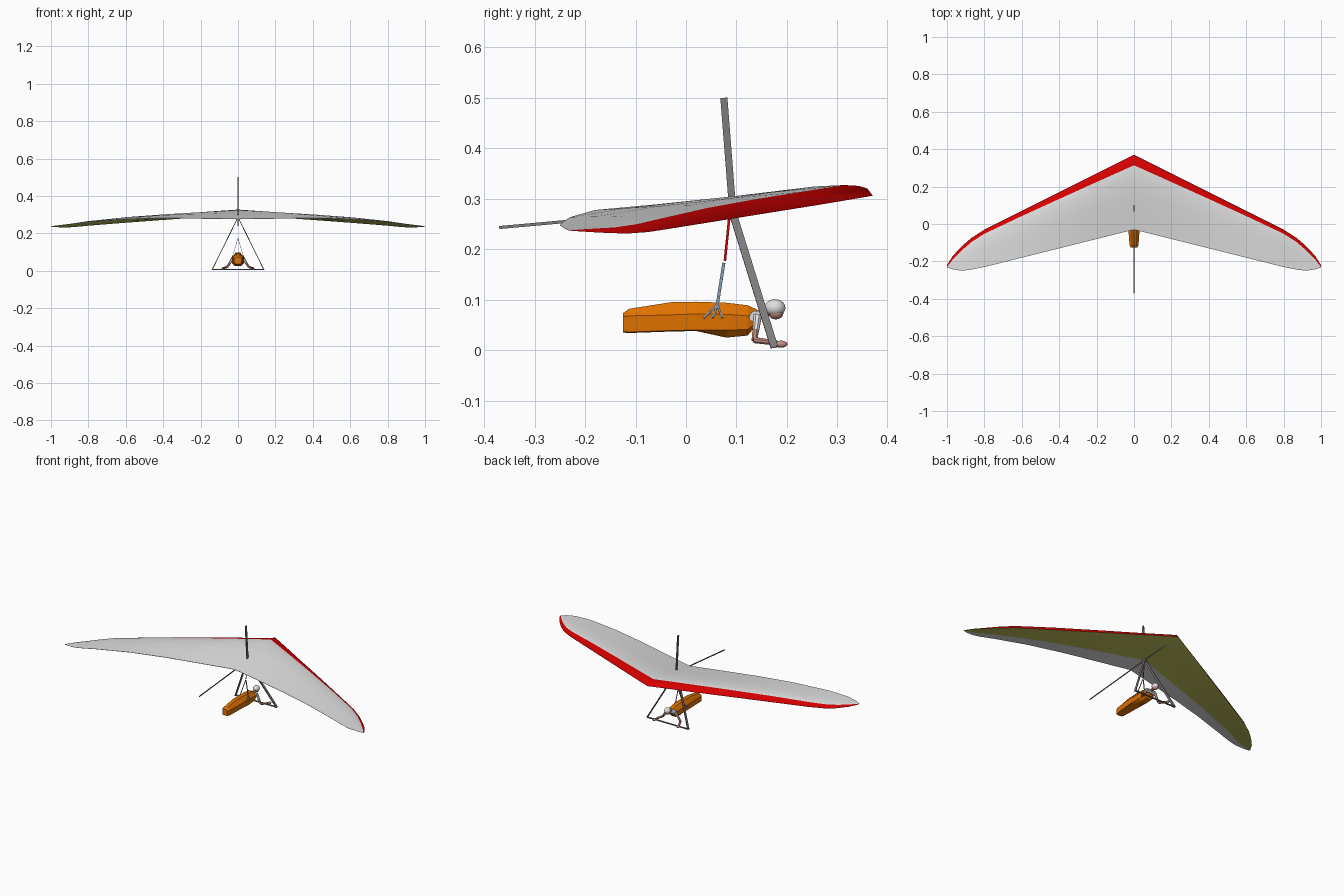
import bpy, bmesh, math
from mathutils import Vector

if "Cube" in bpy.data.objects:
    bpy.data.objects.remove(bpy.data.objects["Cube"])


def material(name, r, g, b):
    m = bpy.data.materials.new(name)
    m.use_nodes = True
    m.diffuse_color = (r, g, b, 1)
    m.node_tree.nodes["Principled BSDF"].inputs["Base Color"].default_value = (r, g, b, 1)
    return m


SAIL = material("sail_grey", .74, .74, .74)
RED = material("red", .68, 0, 0)
OLIVE = material("olive_underside", .54, .54, .11)
FRAME = material("frame_grey", .2, .2, .2)
ORANGE = material("harness_orange", .76, .17, 0)
SKIN = material("skin", .58, .27, .22)
WHITE = material("helmet_white", .74, .74, .74)
STRAP = material("strap_blue_grey", .2, .28, .37)


def finish(name, bm, mats, smooth=None):
    bmesh.ops.recalc_face_normals(bm, faces=bm.faces[:])
    mesh = bpy.data.meshes.new(name)
    bm.to_mesh(mesh)
    bm.free()
    obj = bpy.data.objects.new(name, mesh)
    bpy.context.collection.objects.link(obj)
    for m in mats:
        mesh.materials.append(m)
    if smooth:
        bpy.ops.object.select_all(action='DESELECT')
        obj.select_set(True)
        bpy.context.view_layer.objects.active = obj
        bpy.ops.object.shade_smooth_by_angle(angle=math.radians(smooth))
    return obj


def loft(bm, rings):
    """Skin closed rings of equal point count; returns faces with their side index."""
    rows = [[bm.verts.new(p) for p in ring] for ring in rings]
    sides = []
    for a, b in zip(rows, rows[1:]):
        n = len(a)
        for i in range(n):
            j = (i + 1) % n
            sides.append((i, bm.faces.new((a[i], a[j], b[j], b[i]))))
    bm.faces.new(rows[0])
    bm.faces.new(rows[-1])
    return sides


def bar(name, a, b, wide, deep, mat, sides=4, end=1):
    """Straight bar or tapered limb; deep is measured mostly along y."""
    a, b = Vector(a), Vector(b)
    axis = (b - a).normalized()
    ref = Vector((0, 1, 0)) if abs(axis.y) < .9 else Vector((0, 0, 1))
    u = axis.cross(ref).normalized()
    v = u.cross(axis)
    grow = 1 / math.cos(math.pi / sides)
    rings = []
    for p, s in ((a, grow), (b, grow * end)):
        angles = [2 * math.pi * (i + .5) / sides for i in range(sides)]
        rings.append([p + s * (u * math.cos(t) * wide + v * math.sin(t) * deep) / 2 for t in angles])
    bm = bmesh.new()
    loft(bm, rings)
    return finish(name, bm, [mat], 40 if sides > 4 else None)


# Wing: x, leading y, leading z, trailing y, trailing z, camber, red strip share of chord
stations = [
    (0, .37, .306, -.03, .276, .027, .14), (.2, .27, .289, -.08, .279, .027, .13),
    (.4, .17, .273, -.13, .281, .026, .12), (.6, .07, .257, -.18, .277, .024, .11),
    (.8, -.03, .241, -.23, .263, .018, .11), (.87, -.075, .234, -.244, .254, .014, .13),
    (.92, -.118, .231, -.25, .248, .01, .17), (.97, -.172, .233, -.242, .242, .005, .28),
    (1, -.22, .236, -.232, .237, .001, .8)]
STRIP = .13
upper = [(0, 0), (.025, .56), (.065, .8), (STRIP, .94), (.28, 1), (.5, .78), (.75, .4), (1, .03)]
lower = [(1, -.03), (.72, .12), (.4, .05), (.1, -.08)]


def chord_share(t, strip):
    """Slide section points along the chord so the red strip ends where wanted."""
    return t * strip / STRIP if t <= STRIP else strip + (t - STRIP) * (1 - strip) / (1 - STRIP)


span = [(-s[0],) + s[1:] for s in stations[:0:-1]] + stations
rings = []
for x, ly, lz, ty, tz, camber, strip in span:
    ring = []
    for t, h in upper + lower:
        c = chord_share(t, strip)
        ring.append((x, ly + (ty - ly) * c, lz + (tz - lz) * c + camber * h))
    rings.append(ring)
bm = bmesh.new()
for i, face in loft(bm, rings):
    # red leading strip above, olive front panel below
    face.material_index = 1 if i < 3 else 2 if i >= len(upper) + 1 else 0
finish("wing_sail", bm, [SAIL, RED, OLIVE], 40)

# Keel, mast and control frame
bar("keel", (0, .34, .307), (0, -.37, .243), .003, .006, FRAME)
bar("mast", (0, .093, .27), (0, .075, .5), .005, .014, FRAME)
for side, s in (("left", 1), ("right", -1)):
    bar(side + "_upright", (s * .003, .09, .28), (s * .138, .175, .006), .004, .015, FRAME)
bar("base_bar", (-.14, .175, .007), (.14, .175, .007), .005, .008, FRAME)

# Harness: y, top z, ridge z, side bottom z, belly z, half width
body = [(-.125, .073, .066, .037, .035, .018), (-.113, .082, .068, .036, .034, .024),
        (-.03, .095, .07, .039, .037, .03), (.02, .096, .072, .04, .038, .033),
        (.08, .094, .071, .04, .025, .033), (.122, .089, .068, .041, .029, .031),
        (.14, .081, .067, .055, .05, .024)]
bm = bmesh.new()
loft(bm, [[(w * share, y, z) for share, z in (
    (.4, top), (1, ridge), (.95, side), (.5, belly),
    (-.5, belly), (-.95, side), (-1, ridge), (-.4, top))]
    for y, top, ridge, side, belly, w in body])
finish("harness", bm, [ORANGE])

# Pilot
bar("shoulders", (-.03, .138, .066), (.03, .138, .066), .024, .022, WHITE, 8)
bar("neck", (0, .135, .07), (0, .17, .077), .016, .016, SKIN, 8)


def ball(name, centre, size, mat):
    bm = bmesh.new()
    bmesh.ops.create_uvsphere(bm, u_segments=16, v_segments=10, radius=1)
    for v in bm.verts:
        v.co = Vector(centre) + Vector([c * k for c, k in zip(v.co, size)])
    return finish(name, bm, [mat], 40)


ball("helmet", (0, .176, .084), (.018, .021, .017), WHITE)
ball("face", (0, .178, .074), (.014, .015, .013), SKIN)
for side, s in (("left", 1), ("right", -1)):
    elbow = (s * .058, .136, .02)
    bar(side + "_sleeve", (s * .028, .142, .068), (s * .046, .138, .038), .016, .016, WHITE, 8, .8)
    bar(side + "_upper_arm", (s * .044, .138, .042), elbow, .012, .012, SKIN, 8)
    bar(side + "_forearm", elbow, (s * .078, .18, .014), .012, .012, SKIN, 8, .8)
    ball(side + "_hand", (s * .08, .188, .012), (.008, .013, .007), SKIN)

# Hang strap splitting into lines to the harness sides
bar("hang_strap", (0, .087, .275), (0, .077, .177), .002, .005, RED)
for side, s in (("left", 1), ("right", -1)):
    knot = (s * .025, .062, .09)
    bar(side + "_hang_line", (s * .001, .075, .173), knot, .002, .006, STRAP)
    for place, y in (("rear", .035), ("middle", .053), ("front", .072)):
        bar(side + "_" + place + "_line", knot, (s * .036, y, .064), .002, .004, STRAP)
